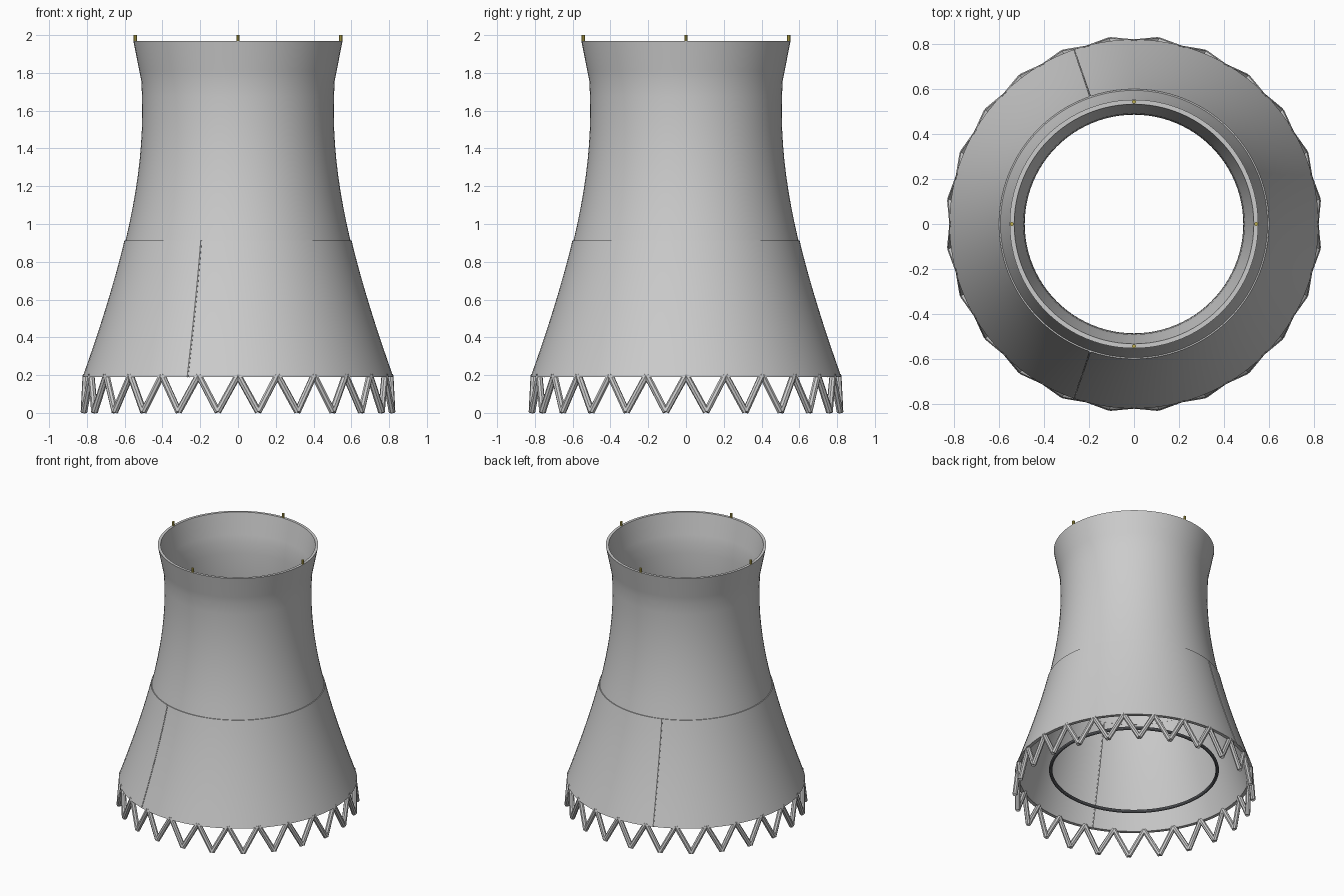
import bpy, math
from mathutils import Vector

if "Cube" in bpy.data.objects:
    bpy.data.objects.remove(bpy.data.objects["Cube"])

def material(name, col):
    m = bpy.data.materials.new(name)
    m.diffuse_color = (*col, 1)
    m.use_nodes = True
    m.node_tree.nodes["Principled BSDF"].inputs["Base Color"].default_value = m.diffuse_color
    return m

beacon_mat = material("beacon_yellow", (0.55, 0.45, 0.08))
pipe_mat = material("pipe_dark", (0.2, 0.21, 0.23))

def smooth(ob):
    bpy.ops.object.select_all(action='DESELECT')
    ob.select_set(True)
    bpy.context.view_layer.objects.active = ob
    bpy.ops.object.shade_smooth_by_angle(angle=math.radians(35))

def make(name, verts, faces, mat=None):
    me = bpy.data.meshes.new(name)
    me.from_pydata(verts, [], faces)
    ob = bpy.data.objects.new(name, me)
    bpy.context.collection.objects.link(ob)
    if mat:
        me.materials.append(mat)
    return ob

def lathe(name, profile, n=96, mat=None):
    # closed (r, z) outline revolved around z
    k = len(profile)
    verts = [(r * math.cos(2 * math.pi * i / n), r * math.sin(2 * math.pi * i / n), z)
             for i in range(n) for r, z in profile]
    faces = [(i * k + j, (i + 1) % n * k + j, (i + 1) % n * k + (j + 1) % k, i * k + (j + 1) % k)
             for i in range(n) for j in range(k)]
    ob = make(name, verts, faces, mat)
    smooth(ob)
    return ob

def bar(name, a, b, radius, sides=4, mat=None):
    a, b = Vector(a), Vector(b)
    d = b - a
    bpy.ops.mesh.primitive_cylinder_add(vertices=sides, radius=radius, depth=d.length, location=(a + b) / 2)
    ob = bpy.context.object
    ob.name = name
    ob.rotation_euler = d.to_track_quat('Z', 'Y').to_euler()
    if mat:
        ob.data.materials.append(mat)
    return ob

def polar(r, deg, z):
    t = math.radians(deg)
    return (r * math.cos(t), r * math.sin(t), z)

def hyper(z):
    return math.sqrt(0.51 ** 2 + 0.207 * (z - 1.6) ** 2)

def wall(outer, t):
    return outer + [(r - t, z) for r, z in reversed(outer)]

# lower and upper concrete shells
Z0, Z1, Z2 = 0.19, 0.912, 1.97
lower = [(hyper(z) + 0.003, z) for z in (Z0 + (Z1 - Z0) * i / 8 for i in range(9))]
upper = [(hyper(z) - 0.003, z) for z in (Z1 + (1.76 - Z1) * i / 10 for i in range(11))]
upper += [(0.522, 1.81), (0.532, 1.86), (0.543, 1.915), (0.554, Z2)]
lathe("lower_shell", wall(lower, 0.025))
lathe("upper_shell", wall(upper, 0.02))

# panel seams on the lower shell, front and back
for side, deg in (("back", 109), ("front", 251)):
    for i in range(8):
        (ra, za), (rb, zb) = lower[i], lower[i + 1]
        for layer, off in (("outer", 0), ("inner", 0.025)):
            bar(f"{side}_{layer}_seam_{i}", polar(ra - off, deg, za),
                polar(rb - off, deg, zb), 0.005, 6)

# zigzag support legs
N = 24
for i in range(N):
    top = polar(0.805, 270 + i * 360 / N, 0.2)
    for s in (-1, 1):
        foot = polar(0.822, 270 + (i + s / 2) * 360 / N, 0.006)
        bar(f"support_leg_{i}_{'left' if s < 0 else 'right'}", foot, top, 0.018, 8)

# distribution pipe ring inside the base
ring = [(0.575 + 0.012 * math.cos(a), 0.22 + 0.012 * math.sin(a))
        for a in (2 * math.pi * j / 10 for j in range(10))]
lathe("inner_pipe_ring", ring, 96, pipe_mat)

# warning beacons on the rim
for i in range(4):
    bar(f"rim_beacon_{i}", polar(0.545, i * 90, 1.965), polar(0.545, i * 90, 2.0), 0.009, 8, beacon_mat)
